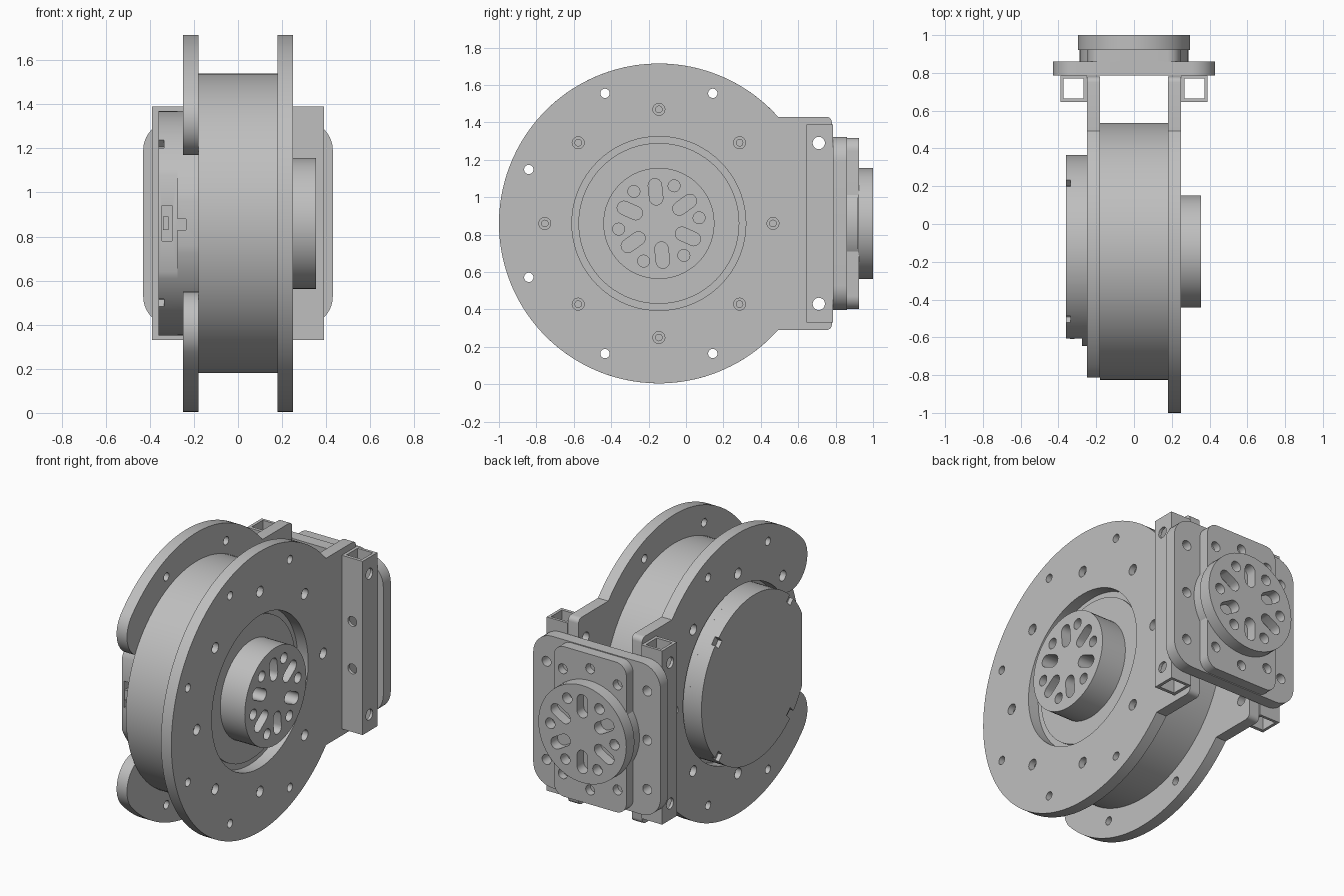
import bpy
import bmesh
from math import sin, cos, radians, degrees, asin

if "Cube" in bpy.data.objects:
    bpy.data.objects.remove(bpy.data.objects["Cube"], do_unlink=True)

CY, CZ = -0.145, 0.86          # axis of the large wheel
R_PLATE, TAB_HALF, TAB_END = 0.855, 0.57, 0.78

grey = bpy.data.materials.new("light grey metal")
grey.use_nodes = True
grey.diffuse_color = (0.52, 0.52, 0.52, 1)
grey.node_tree.nodes["Principled BSDF"].inputs["Base Color"].default_value = (0.52, 0.52, 0.52, 1)


# ---------- profile helpers ----------
def arc(u, v, r, start, end, n):
    steps = [radians(start + (end - start) * i / n) for i in range(n + 1)]
    return [(u + r * cos(a), v + r * sin(a)) for a in steps]


def circle(u, v, r, n=24, turn=0):
    return arc(u, v, r, turn, turn + 360, n)[:-1]


def rect(u0, u1, v0, v1):
    return [(u0, v0), (u1, v0), (u1, v1), (u0, v1)]


def rounded(u, v, hu, hv, r):
    pts = []
    for k, (su, sv) in enumerate([(1, 1), (-1, 1), (-1, -1), (1, -1)]):
        pts += arc(u + su * (hu - r), v + sv * (hv - r), r, 90 * k, 90 * k + 90, 10)
    return pts


def slot(u, v, r_mid, half, width, angle):
    c, s = cos(radians(angle)), sin(radians(angle))
    far, near = r_mid + half, r_mid - half
    return (arc(u + far * c, v + far * s, width, angle - 90, angle + 90, 8)
            + arc(u + near * c, v + near * s, width, angle + 90, angle + 270, 8))


def polar(u, v, r, angles, hole_r):
    return [circle(u + r * cos(radians(a)), v + r * sin(radians(a)), hole_r, 20)
            for a in angles]


# ---------- solid helpers ----------
def solid(name, profiles, axis, lo, hi):
    """Extrude closed profiles along an axis into one object."""
    place = {"x": lambda u, v: (lo, u, v),
             "y": lambda u, v: (u, lo, v),
             "z": lambda u, v: (u, v, lo)}[axis]
    move = [(hi - lo) * (axis == k) for k in "xyz"]
    bm = bmesh.new()
    for pts in profiles:
        face = bm.faces.new([bm.verts.new(place(*p)) for p in pts])
        top = bmesh.ops.extrude_face_region(bm, geom=[face])["geom"]
        bmesh.ops.translate(bm, vec=move,
                            verts=[g for g in top if isinstance(g, bmesh.types.BMVert)])
    bmesh.ops.recalc_face_normals(bm, faces=bm.faces)
    mesh = bpy.data.meshes.new(name)
    bm.to_mesh(mesh)
    bm.free()
    mesh.materials.append(grey)
    obj = bpy.data.objects.new(name, mesh)
    bpy.context.collection.objects.link(obj)
    return obj


def cut(obj, profiles, axis, lo, hi):
    cutter = solid("cutter", profiles, axis, lo, hi)
    cutter.hide_render = True
    mod = obj.modifiers.new("cut", "BOOLEAN")
    mod.operation, mod.solver, mod.object = "DIFFERENCE", "EXACT", cutter
    bpy.context.view_layer.objects.active = obj
    bpy.ops.object.modifier_apply(modifier=mod.name)
    bpy.data.objects.remove(cutter, do_unlink=True)


# ---------- side plates ----------
a0 = degrees(asin(TAB_HALF / R_PLATE))
tab = (arc(TAB_END - 0.03, CZ - TAB_HALF + 0.03, 0.03, -90, 0, 5)
       + arc(TAB_END - 0.03, CZ + TAB_HALF - 0.03, 0.03, 0, 90, 5))

right_outline = tab + arc(CY, CZ, R_PLATE, a0, 360 - a0, 90)
right_plate = solid("right_plate", [right_outline], "x", 0.18, 0.25)
cut(right_plate, [circle(CY, CZ, 0.465, 72)], "x", 0.1, 0.3)

# horseshoe plate, open at the front with round ends
END, R_IN = 137, 0.53
mid, cap = (R_PLATE + R_IN) / 2, (R_PLATE - R_IN) / 2
cu, cv = mid * cos(radians(END)), mid * sin(radians(END))
left_outline = (tab + arc(CY, CZ, R_PLATE, a0, END, 40)
                + arc(CY + cu, CZ + cv, cap, END, END + 180, 20)[1:]
                + arc(CY, CZ, R_IN, END, -END, 64)[1:]
                + arc(CY + cu, CZ - cv, cap, -END - 180, -END, 20)[1:]
                + arc(CY, CZ, R_PLATE, -END, -a0, 40)[1:])
left_plate = solid("left_plate", [left_outline], "x", -0.25, -0.18)

screw_angles = range(0, 360, 45)
rim_angles = [s * a for a in (67.5, 112.5, 157.5) for s in (1, -1)]
tube_holes = [circle(0.71, CZ + s * 0.43, 0.033, 20) for s in (1, -1)]
plate_holes = (polar(CY, CZ, 0.61, screw_angles, 0.032)
               + polar(CY, CZ, 0.753, rim_angles, 0.025) + tube_holes)
for plate, side in ((right_plate, 1), (left_plate, -1)):
    lo, hi = sorted((side * 0.15, side * 0.3))
    cut(plate, plate_holes, "x", lo, hi)
solid("right_plate_screws", polar(CY, CZ, 0.61, screw_angles, 0.02), "x", 0.17, 0.22)
solid("left_plate_screws",
      polar(CY, CZ, 0.61, [a for a in screw_angles if a != 180], 0.02), "x", -0.22, -0.17)

# ---------- large drive ----------
solid("drum", [circle(CY, CZ, 0.68, 96)], "x", -0.18, 0.18)
solid("rotor_face", [circle(CY, CZ, 0.43, 72)], "x", 0.17, 0.19)
hub = solid("output_hub", [circle(CY, CZ, 0.297, 64)], "x", 0.17, 0.355)


def hub_pattern(u, v, turn):
    return ([slot(u, v, 0.17, 0.035, 0.036, turn + 60 * k) for k in range(6)]
            + polar(u, v, 0.217, [turn + 32 + 60 * k for k in range(6)], 0.032))


cut(hub, hub_pattern(CY, CZ, 36), "x", 0.26, 0.4)

# ---------- electronics housing, flattened at the front ----------
def flat_disc(r, flat):
    half = degrees(asin((1 - (flat / r) ** 2) ** 0.5))
    return arc(CY, CZ, r, -180 + half, 180 - half, 80)


base = solid("housing_base", [flat_disc(0.51, 0.5)], "x", -0.275, -0.17)
cut(base, [rect(-0.7, -0.6, 0.83, 0.88)], "x", -0.3, -0.235)
cover = solid("housing_cover", [flat_disc(0.51, 0.46)], "x", -0.36, -0.275)
notches = [circle(CY + 0.49 * cos(radians(a)), CZ + 0.49 * sin(radians(a)), 0.035, 4, a + 45)
           for a in (45, 135, 225, 315)]
cut(cover, notches, "x", -0.4, -0.335)
cut(cover, [rect(-0.7, -0.56, 0.78, 0.94)], "x", -0.345, -0.3)
solid("connector_plug", [rect(-0.61, -0.55, 0.83, 0.89)], "x", -0.34, -0.315)

# ---------- square mounting tubes ----------
for side, label in ((1, "right"), (-1, "left")):
    x0, x1 = sorted((side * 0.25, side * 0.39))
    tube = solid(label + "_square_tube", [rect(x0, x1, 0.645, 0.787)], "z", 0.33, 1.39)
    cut(tube, [rect(x0 + 0.018, x1 - 0.018, 0.665, 0.77)], "z", 0.2, 1.5)
    cut(tube, tube_holes, "x", x0 - 0.05, x1 + 0.05)
    cut(tube, [circle(side * 0.32, CZ + s * 0.145, 0.03, 20) for s in (1, -1)], "y", 0.6, 0.72)

# ---------- small rear drive ----------
bracket = solid("rear_bracket", [rounded(0, CZ, 0.43, 0.463, 0.13)], "y", 0.787, 0.86)
cut(bracket, [circle(s * 0.34, CZ + z, 0.03, 20) for s in (1, -1) for z in (-0.3, 0, 0.3)],
    "y", 0.7, 0.9)
flange = solid("rear_flange", [rounded(0, CZ, 0.245, 0.458, 0.07)], "y", 0.86, 0.925)
cut(flange, polar(0, CZ, 0.37, [60, 90, 120, 240, 270, 300], 0.03), "y", 0.88, 1.0)
solid("rear_motor_body", [circle(0, CZ, 0.288, 64)], "y", 0.86, 0.92)
rear_hub = solid("rear_output_hub", [circle(0, CZ, 0.297, 64)], "y", 0.922, 1.0)
cut(rear_hub, hub_pattern(0, CZ, 30), "y", 0.935, 1.1)

# ---------- smooth round walls, crisp edges ----------
bpy.ops.object.select_all(action="DESELECT")
for obj in bpy.context.collection.objects:
    if obj.type == "MESH":
        obj.select_set(True)
        bpy.context.view_layer.objects.active = obj
bpy.ops.object.shade_smooth_by_angle(angle=radians(30))
